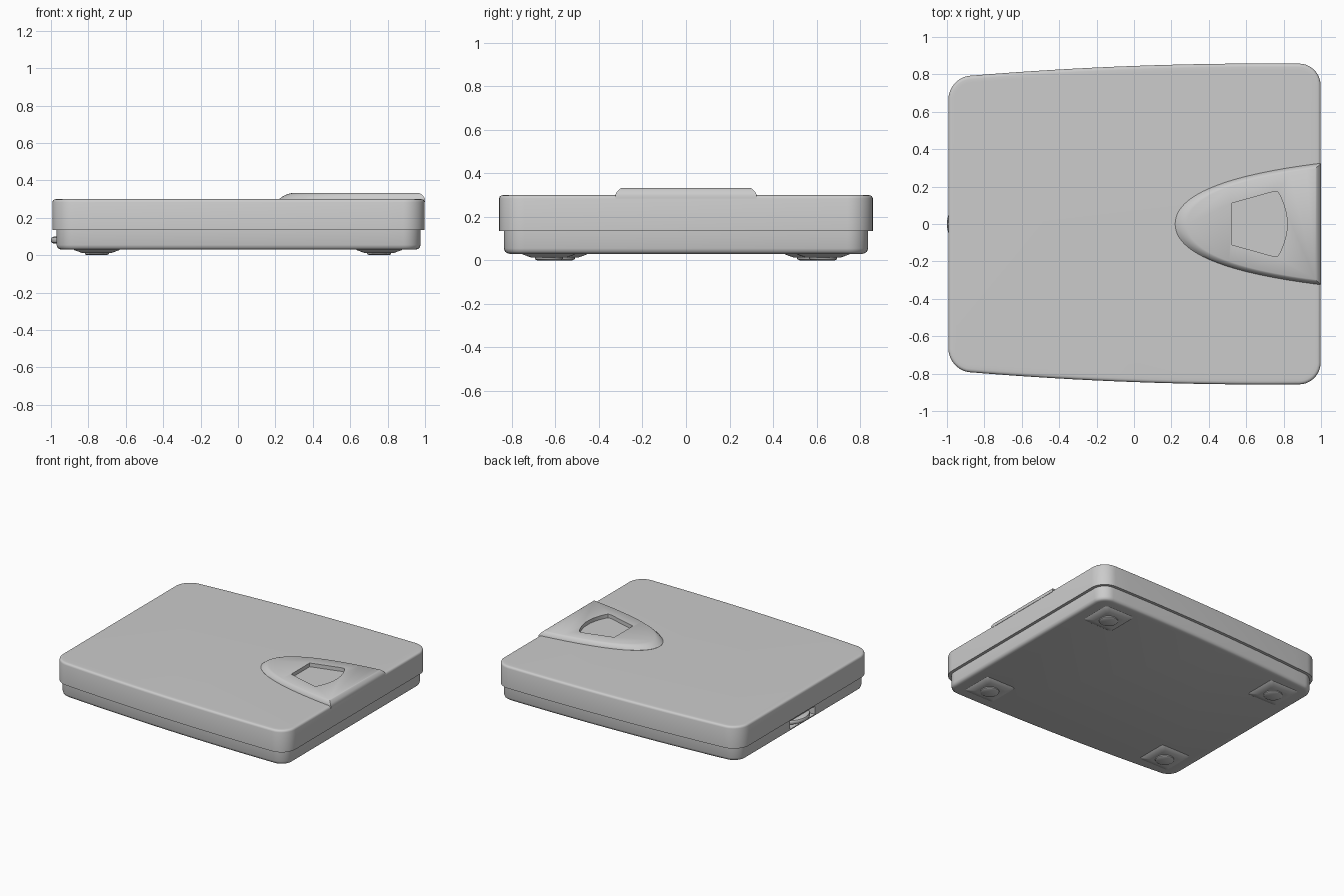
import bpy, bmesh
from math import sin, cos, pi, sqrt, radians

if "Cube" in bpy.data.objects:
    bpy.data.objects.remove(bpy.data.objects["Cube"])


def loft(name, rings):
    """Skin equal-length rings of 3D points and cap both ends."""
    bm = bmesh.new()
    rows = [[bm.verts.new(p) for p in ring] for ring in rings]
    n = len(rows[0])
    for a, b in zip(rows, rows[1:]):
        for i in range(n):
            j = (i + 1) % n
            bm.faces.new((a[i], a[j], b[j], b[i]))
    bm.faces.new(rows[0][::-1])
    bm.faces.new(rows[-1])
    bmesh.ops.recalc_face_normals(bm, faces=bm.faces)
    me = bpy.data.meshes.new(name)
    bm.to_mesh(me)
    bm.free()
    ob = bpy.data.objects.new(name, me)
    bpy.context.collection.objects.link(ob)
    return ob


def activate(ob):
    bpy.ops.object.select_all(action='DESELECT')
    ob.select_set(True)
    bpy.context.view_layer.objects.active = ob


def smooth(ob, angle=35):
    activate(ob)
    bpy.ops.object.shade_smooth_by_angle(angle=radians(angle))


def cut(ob, cutter):
    mod = ob.modifiers.new("cut", 'BOOLEAN')
    mod.operation = 'DIFFERENCE'
    mod.solver = 'EXACT'
    mod.object = cutter
    activate(ob)
    bpy.ops.object.modifier_apply(modifier=mod.name)
    bpy.data.objects.remove(cutter)


def mirrored(half, z):
    """Closed ring at height z from (x, half width) pairs."""
    back = [(x, -w, z) for x, w in reversed(half) if w > 1e-6]
    return [(x, w, z) for x, w in half] + back


def body_ring(inset, z):
    """Tapered, bowed footprint with rounded corners."""
    x0, x1, r = -0.992 + inset, 0.998 - inset, 0.115 - inset
    arc = [r * (1 - cos(pi / 2 * i / 10)) for i in range(11)]
    xs = [x0 + d for d in arc]
    xs += [x0 + r + (x1 - x0 - 2 * r) * i / 16 for i in range(1, 16)]
    xs += [x1 - d for d in reversed(arc)]
    half = []
    for x in xs:
        d = max(0, r - min(x - x0, x1 - x))
        w = 0.845 + 0.037 * x - 0.026 * x * x - inset
        half.append((x, w - r + sqrt(max(0, r * r - d * d))))
    return mirrored(half, z)


def hump_ring(f, z):
    """Bullet-shaped footprint of the dial housing; f = 0 base, 1 top."""
    tip, end = 0.22 + 0.065 * f, 1.0 - 0.03 * f
    half = []
    for i in range(29):
        s = i / 28
        t = 0.78 * s * s
        w = (0.518 * sqrt(t) - 0.17 * t) * (1 - 0.085 * f)
        half.append((tip + (end - tip) * s * s, w))
    return mirrored(half, z)


def circle(cx, cy, z, r, n=32):
    return [(cx + r * cos(2 * pi * i / n), cy + r * sin(2 * pi * i / n), z)
            for i in range(n)]


def rect(cx, cy, z, h, r=0.02):
    """Rounded square ring."""
    pts = []
    for k in range(4):
        sx, sy = ((1, 1), (-1, 1), (-1, -1), (1, -1))[k]
        for i in range(5):
            a = pi / 2 * (k + i / 4)
            pts.append((cx + sx * (h - r) + r * cos(a),
                        cy + sy * (h - r) + r * sin(a), z))
    return pts


def box(name, x0, x1, h, z0, z1):
    return loft(name, [[(x0, -h, z), (x1, -h, z), (x1, h, z), (x0, h, z)]
                       for z in (z0, z1)])


# standing platform
smooth(loft("platform", [body_ring(d, z) for d, z in (
    (0.0, 0.135), (0.0, 0.284), (0.003, 0.293), (0.009, 0.298),
    (0.018, 0.2995), (0.035, 0.30))]))

# lower base with a slot for the adjusting wheel
base = loft("base", [body_ring(d, z) for d, z in (
    (0.05, 0.03), (0.036, 0.033), (0.027, 0.04), (0.022, 0.055),
    (0.022, 0.14))])
cut(base, box("slot_cutter", -1.1, -0.85, 0.15, 0.05, 0.112))
smooth(base)

# adjusting wheel
smooth(loft("adjusting_wheel", [circle(-0.85, 0, z, r, 64) for r, z in (
    (0.136, 0.063), (0.146, 0.067), (0.15, 0.075), (0.15, 0.087),
    (0.146, 0.095), (0.136, 0.099))]))

# dial housing with recessed window
hump = loft("dial_housing", [hump_ring(f, z) for f, z in (
    (0, 0.285), (0, 0.301), (0.25, 0.313), (0.5, 0.322),
    (0.75, 0.328), (1, 0.332))])
window = [(0.52, 0.11), (0.735, 0.17), (0.755, 0.174), (0.768, 0.171),
          (0.778, 0.158), (0.797, 0.115), (0.811, 0.07), (0.818, 0.03)]
cut(hump, loft("window_cutter", [mirrored(window, z) for z in (0.304, 0.4)]))
smooth(hump)

# four feet: sloped square pads with round buttons
for x, y in ((0.755, 0.63), (-0.755, 0.575)):
    for side in (1, -1):
        smooth(loft("foot_pad", [rect(x, y * side, z, h) for h, z in (
            (0.125, 0.033), (0.12, 0.027), (0.08, 0.013), (0.07, 0.012))]))
        smooth(loft("foot_button", [circle(x, y * side, z, r) for r, z in (
            (0.065, 0.02), (0.064, 0.006), (0.054, 0.0))]))
